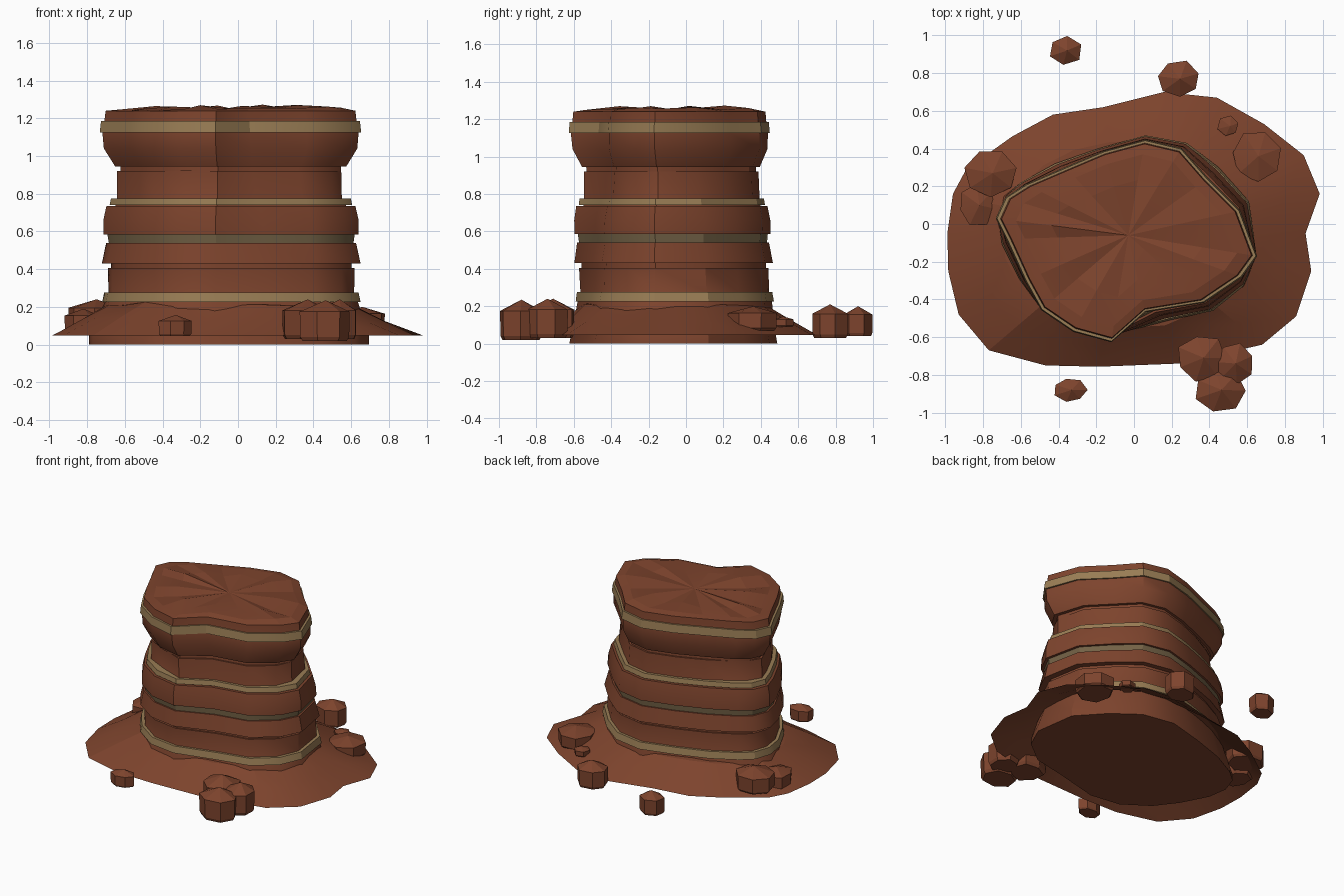
import bpy, bmesh, math, random
from mathutils import Vector

if "Cube" in bpy.data.objects:
    bpy.data.objects.remove(bpy.data.objects["Cube"])
random.seed(4)

def material(name, rgb):
    m = bpy.data.materials.new(name)
    m.diffuse_color = (*rgb, 1)
    m.use_nodes = True
    m.node_tree.nodes["Principled BSDF"].inputs["Base Color"].default_value = m.diffuse_color
    return m

RED = material("red_rock", (0.205, 0.057, 0.026))
TAN = material("tan_stone", (0.32, 0.205, 0.09))
OLIVE = material("olive_stone", (0.17, 0.12, 0.06))

# Plan outlines: butte at its top, butte at its foot, and debris skirt
TOP = [(-.73, .03), (-.68, .14), (-.57, .21), (-.36, .30), (-.16, .385), (.06, .445),
       (.25, .40), (.39, .24), (.56, .07), (.65, -.17), (.57, -.28), (.37, -.415),
       (.06, -.465), (-.12, -.625), (-.32, -.57), (-.49, -.455), (-.575, -.30), (-.675, -.08)]
FOOT = [(-.72, .03), (-.68, .15), (-.60, .22), (-.42, .32), (-.19, .40), (.06, .47),
        (.28, .43), (.45, .30), (.61, .12), (.65, -.17), (.58, -.33), (.42, -.46),
        (.19, -.51), (-.12, -.59), (-.33, -.56), (-.50, -.44), (-.61, -.29), (-.70, -.11)]
SKIRT = [(-.99, -.05), (-.96, .16), (-.89, .29), (-.645, .465), (-.43, .58), (-.16, .62),
         (.16, .70), (.44, .67), (.69, .53), (.90, .365), (.985, .16), (.91, -.05),
         (.94, -.25), (.86, -.49), (.68, -.64), (.24, -.74), (-.19, -.757), (-.47, -.75),
         (-.77, -.67), (-.93, -.48), (-.985, -.25)]
CENTRE = Vector((-.035, -.06))

def ring(z, s):
    """Butte cross-section at height z, scaled about its centre."""
    t = min(max((z - .25) / .9, 0), 1)
    out = []
    for a, b in zip(FOOT, TOP):
        p = CENTRE + (Vector(a).lerp(Vector(b), t) - CENTRE) * s
        out.append((p.x, p.y, z))
    return out

def loft(name, rings, mat, cap_start=False, apex=None, closed=False, angle=28):
    """Skin a stack of equal rings, optionally capped, pointed or looped."""
    bm = bmesh.new()
    rows = [[bm.verts.new(p) for p in r] for r in rings]
    n = len(rows[0])
    pairs = list(zip(rows, rows[1:]))
    if closed:
        pairs.append((rows[-1], rows[0]))
    for lo, hi in pairs:
        for i in range(n):
            j = (i + 1) % n
            bm.faces.new((lo[i], lo[j], hi[j], hi[i]))
    if cap_start:
        bm.faces.new(rows[0][::-1])
    if apex:
        v = bm.verts.new(apex)
        for i in range(n):
            bm.faces.new((rows[-1][i], rows[-1][(i + 1) % n], v))
    bmesh.ops.recalc_face_normals(bm, faces=bm.faces)
    if not (cap_start or closed) and sum(f.normal.z for f in bm.faces) < 0:
        bmesh.ops.reverse_faces(bm, faces=bm.faces)   # open sheets face up
    me = bpy.data.meshes.new(name)
    bm.to_mesh(me)
    bm.free()
    me.materials.append(mat)
    ob = bpy.data.objects.new(name, me)
    bpy.context.collection.objects.link(ob)
    bpy.ops.object.select_all(action='DESELECT')
    bpy.context.view_layer.objects.active = ob
    ob.select_set(True)
    bpy.ops.object.shade_smooth_by_angle(angle=math.radians(angle))
    return ob

# Butte body: stepped strata profile as (height, scale)
strata = [(.225, .98), (.275, .95), (.405, .955), (.405, .93), (.43, .93), (.43, 1.0),
          (.54, .965), (.54, .93), (.585, .93), (.585, .985), (.66, .985), (.735, .96),
          (.735, .89), (.77, .88), (.92, .875), (.92, .85), (.945, .85), (.945, .89),
          (1.04, .975), (1.125, .985), (1.18, .97), (1.24, .96)]
plinth = [[(x * 1.085 - .01, y * k - .005, z) for x, y, _ in ring(0, 1)]
          for z, k in ((0, 1.05), (.05, 1.03))]   # foot under the skirt
body = plinth + [ring(z, s) for z, s in strata]
neck = strata.index((.77, .88)) + 2
for i in (1, 2, 9, 14):                  # shallow weathered hollows in the neck
    for k in (neck, neck + 1):
        x, y, z = body[k][i]
        body[k][i] = (x * .97, y * .95, z)
loft("butte", body, RED, cap_start=True, angle=33)

# Cap surface: radial folds from the centre to a wavy rim
def wavy(z, s, amp):
    return [(x, y, z + amp * (-1) ** i * random.uniform(.2, 1) + .012 * x)
            for i, (x, y, _) in enumerate(ring(z, s))]
loft("crown", [ring(1.24, .96), wavy(1.252, .85, .006), wavy(1.255, .58, .018)], RED,
     apex=(-.03, -.06, 1.25), angle=7)

# Mineral bands wrapped round the butte
def band(name, z0, z1, s0, s1, mat):
    loft(name, [ring(z0, s0), ring(z1, s1), ring(z1, s1 - .1), ring(z0, s0 - .1)],
         mat, closed=True)

band("foot_band", .225, .275, 1.0, .985, TAN)
band("lower_band", .54, .585, .945, .955, OLIVE)
band("middle_band", .74, .775, .935, .925, TAN)
band("rim_band", 1.125, 1.185, 1.005, .995, TAN)

# Debris skirt: open sloping sheet from the wall down to the ground
def skirt_ring(t, z, amp):
    out = []
    for x, y in SKIRT:
        d = (Vector((x, y)) - CENTRE)
        a = math.atan2(d.y / .50, d.x / .65)
        p = Vector((x, y)).lerp(CENTRE + Vector((.65 * math.cos(a), .49 * math.sin(a))), t)
        bump = .04 * math.exp(-((x + .6) ** 2 + (y + .7) ** 2) / .12) * t
        out.append((p.x, p.y, z + bump + random.uniform(-amp, amp)))
    return out

loft("debris_skirt", [skirt_ring(0, .047, 0), skirt_ring(.5, .125, .01),
                      skirt_ring(.95, .203, .008), skirt_ring(1.25, .213, 0)], RED, angle=15)

# Fallen boulders: x, y, radius x, radius y, bottom, top, sides
boulders = [(-.365, .92, .09, .08, .04, .20, 6), (.235, .77, .118, .10, .03, .21, 7),
            (.65, .36, .13, .135, .07, .20, 7), (.50, .52, .058, .055, .09, .145, 6),
            (-.76, .27, .14, .125, .08, .24, 7), (-.83, .10, .10, .11, .06, .19, 7),
            (-.34, -.88, .09, .065, .045, .157, 7), (.36, -.71, .135, .125, .03, .24, 7),
            (.53, -.74, .105, .11, .03, .24, 7), (.455, -.88, .14, .12, .02, .235, 7)]
for n, (x, y, rx, ry, z0, z1, k) in enumerate(boulders, 1):
    turn = random.uniform(0, 6)
    rad = [random.uniform(.93, 1.06) for _ in range(k)]
    h = z1 - z0
    rows = [[(x + rx * s * rad[i] * math.cos(turn + math.tau * i / k),
              y + ry * s * rad[i] * math.sin(turn + math.tau * i / k), z0 + h * f)
             for i in range(k)] for f, s in ((0, .88), (.1, .97), (.72, .99))]
    loft(f"boulder_{n}", rows, RED, cap_start=True, apex=(x + .01, y, z1), angle=12)
